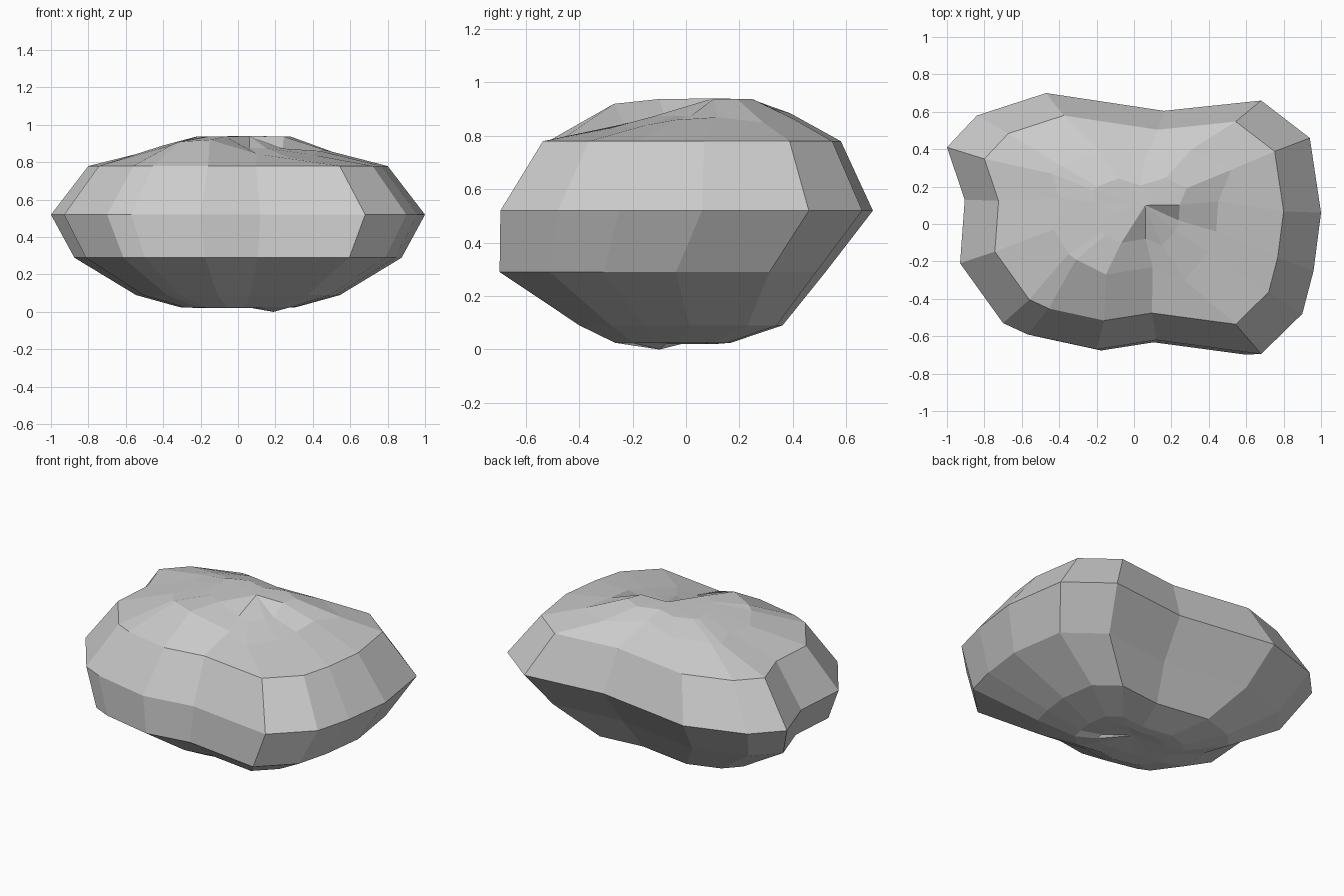
import bpy, bmesh

if "Cube" in bpy.data.objects:
    bpy.data.objects.remove(bpy.data.objects["Cube"])

# Widest outline of the boulder, clockwise from the back left (x, y)
OUTLINE = [(-1.0, .41), (-.84, .58), (-.47, .70), (.16, .605),
           (.68, .66), (.94, .46), (1.0, .06), (.96, -.25),
           (.90, -.48), (.68, -.695), (.12, -.62), (-.20, -.67),
           (-.57, -.59), (-.70, -.53), (-.93, -.21), (-.905, .13)]

# Uneven shoulder around the crown (x, y, z)
CROWN = [(-.44, .27, .87), (-.39, .31, .88), (-.18, .39, .885), (.05, .32, .905),
         (.31, .40, .865), (.52, .29, .85), (.45, .12, .87), (.44, -.04, .86),
         (.40, -.15, .84), (.27, -.30, .825), (.10, -.23, .845), (-.15, -.27, .92),
         (-.31, -.19, .91), (-.35, -.16, .895), (-.43, -.03, .87), (-.40, .14, .89)]


def ring(scale, y_shift, z):
    return [(x * scale, y * scale + y_shift, z) for x, y in OUTLINE]


def summit_height(x, y):
    # hollow on the front right, high everywhere else
    return .875 if x > .02 and y < .08 else .938


# Layers from the underside up to the crown
base = ring(.19, -.03, .02)
base[8] = (.19, -.10, 0)
layers = [base, ring(.31, -.05, .025), ring(.545, -.02, .09),
          ring(.875, -.09, .29), ring(1, 0, .52), ring(.80, .02, .78), CROWN]
summit = []
for x, y, z in CROWN:
    px, py = x * .52 + .01, y * .52 + .04
    summit.append((px, py, summit_height(px, py)))
layers.append(summit)

bm = bmesh.new()
rings = [[bm.verts.new(p) for p in layer] for layer in layers]
n = len(OUTLINE)
for low, high in zip(rings, rings[1:]):
    for i in range(n):
        j = (i + 1) % n
        bm.faces.new((low[i], low[j], high[j], high[i]))

# Close the underside and the summit with fans
for loop, tip in ((rings[0], (.02, .02, .03)), (rings[-1], (.06, .10, .94))):
    centre = bm.verts.new(tip)
    for i in range(n):
        bm.faces.new((loop[i], loop[(i + 1) % n], centre))
bmesh.ops.recalc_face_normals(bm, faces=bm.faces[:])

mesh = bpy.data.meshes.new("boulder")
bm.to_mesh(mesh)
bm.free()
stone = bpy.data.materials.new("grey stone")
stone.diffuse_color = (.6, .6, .6, 1)
stone.use_nodes = True
stone.node_tree.nodes["Principled BSDF"].inputs["Base Color"].default_value = stone.diffuse_color
mesh.materials.append(stone)
boulder = bpy.data.objects.new("boulder", mesh)
bpy.context.collection.objects.link(boulder)
